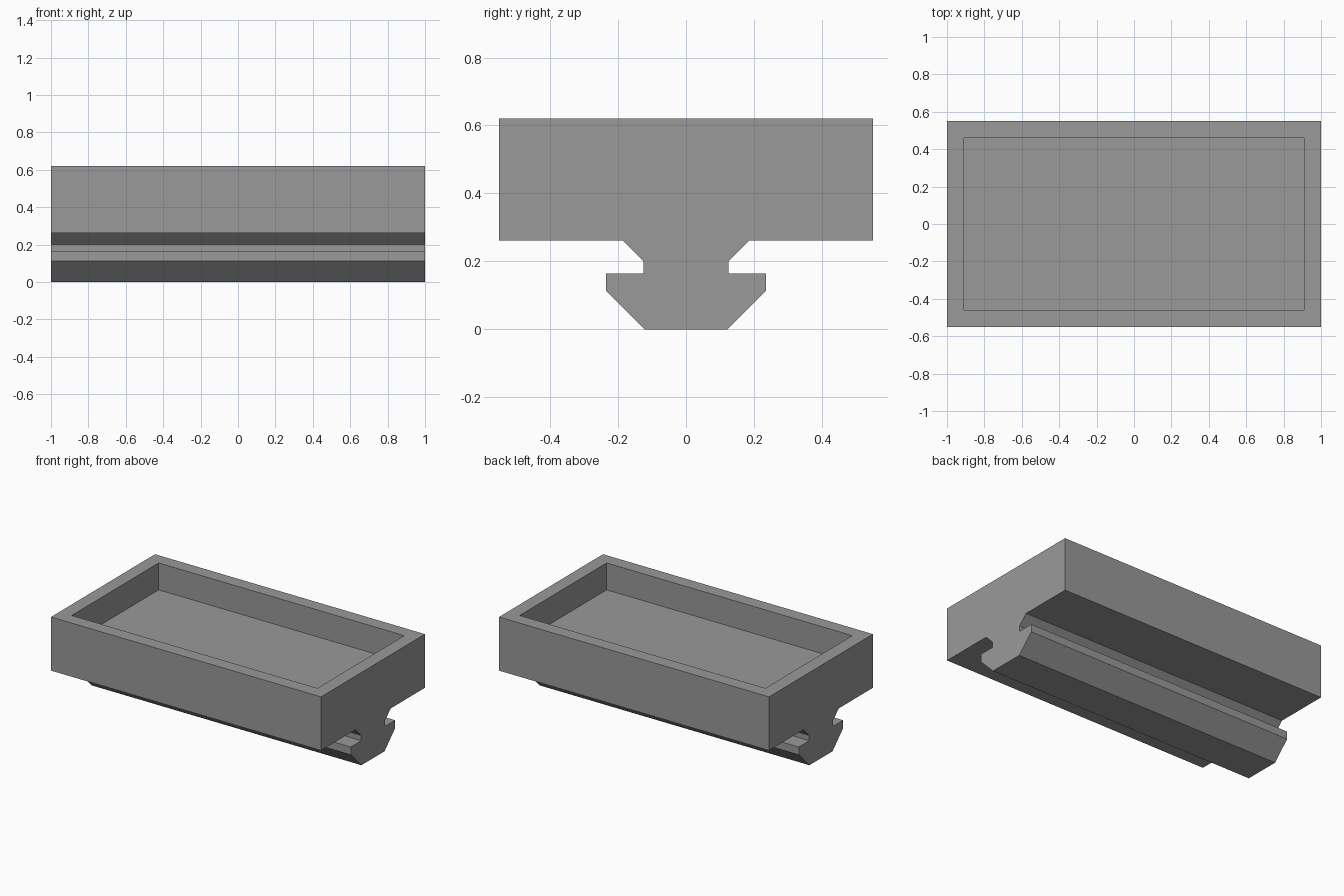
import bpy, bmesh

if "Cube" in bpy.data.objects:
    bpy.data.objects.remove(bpy.data.objects["Cube"])

grey = bpy.data.materials.new("plain_grey")
grey.diffuse_color = (0.32, 0.32, 0.32, 1)
grey.use_nodes = True
grey.node_tree.nodes["Principled BSDF"].inputs["Base Color"].default_value = grey.diffuse_color

HALF_LENGTH, WALL, RECESS = 1.0, 0.09, 0.18

# Half cross-section: rail foot, slot, flared neck, tray side
half = [(0.122, 0), (0.235, 0.113), (0.235, 0.165), (0.125, 0.165),
        (0.125, 0.201), (0.187, 0.262), (0.55, 0.262), (0.55, 0.621)]
profile = half + [(-y, z) for y, z in reversed(half)]

# Extrude the mirrored cross-section along the length
bm = bmesh.new()
end = bm.faces.new([bm.verts.new((-HALF_LENGTH, y, z)) for y, z in profile])
ext = bmesh.ops.extrude_face_region(bm, geom=[end])
bmesh.ops.translate(bm, vec=(2 * HALF_LENGTH, 0, 0),
                    verts=[g for g in ext["geom"] if isinstance(g, bmesh.types.BMVert)])
bmesh.ops.recalc_face_normals(bm, faces=bm.faces)

# Inset the top face to form the rim, then sink the tray floor
top = max(bm.faces, key=lambda f: f.calc_center_median().z)
bmesh.ops.inset_region(bm, faces=[top], thickness=WALL, use_even_offset=True)
floor = bmesh.ops.extrude_discrete_faces(bm, faces=[])["faces"]
rim_edges = list(top.edges)
walls = bmesh.ops.extrude_face_region(bm, geom=[top])
bmesh.ops.translate(bm, vec=(0, 0, -RECESS),
                    verts=[g for g in walls["geom"] if isinstance(g, bmesh.types.BMVert)])
if top.is_valid:
    bmesh.ops.delete(bm, geom=[top], context="FACES_ONLY")
bmesh.ops.recalc_face_normals(bm, faces=bm.faces)

mesh = bpy.data.meshes.new("tray_with_rail")
bm.to_mesh(mesh)
bm.free()
mesh.materials.append(grey)
tray = bpy.data.objects.new("tray_with_rail", mesh)
bpy.context.collection.objects.link(tray)
